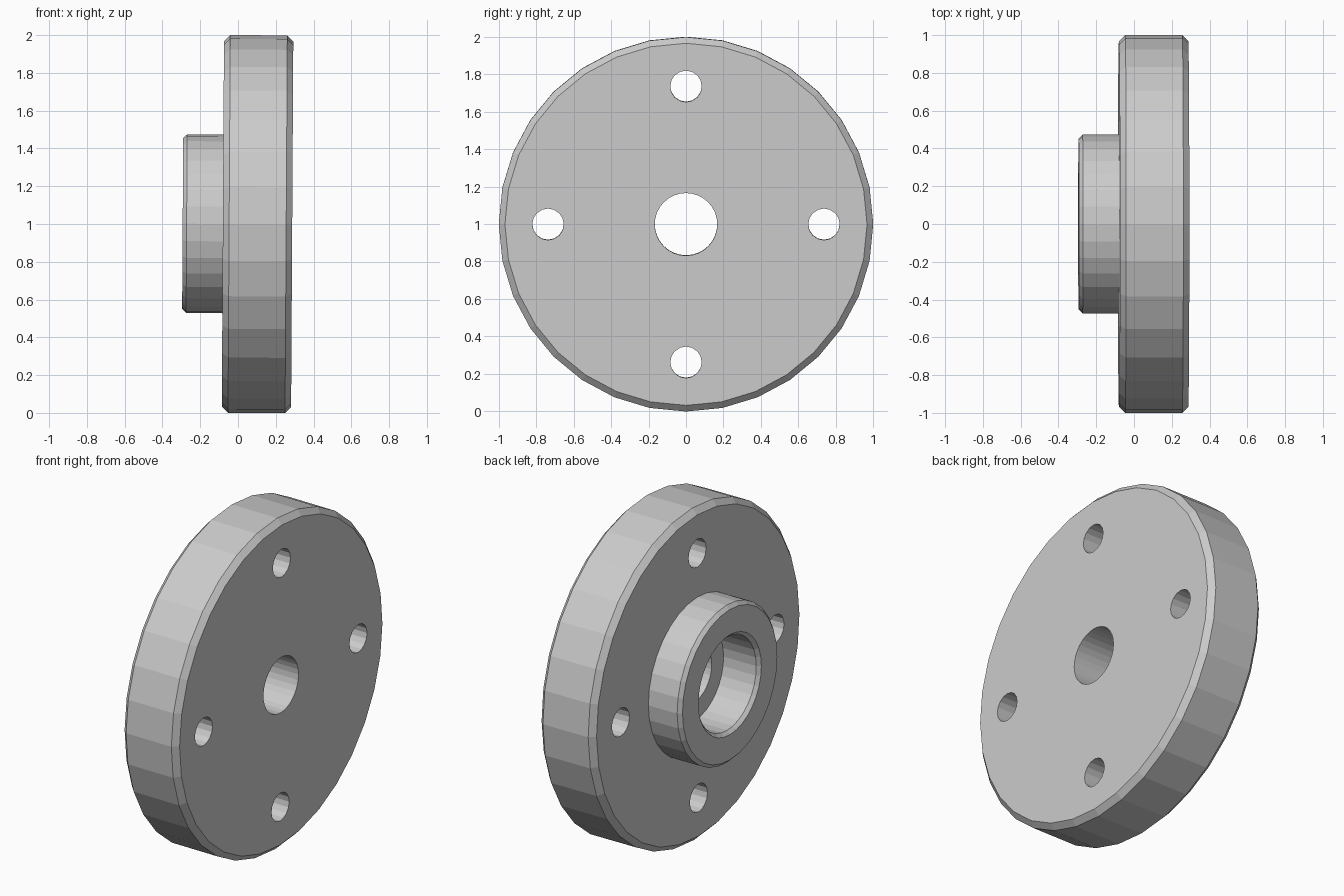
import bpy, bmesh, math
from mathutils import Matrix, Vector

cube = bpy.data.objects.get("Cube")
if cube:
    bpy.data.objects.remove(cube, do_unlink=True)

# One plain grey metal
grey = bpy.data.materials.new("grey_metal")
grey.use_nodes = True
COLOUR = (0.6, 0.6, 0.6, 1)
grey.diffuse_color = COLOUR
grey.node_tree.nodes["Principled BSDF"].inputs["Base Color"].default_value = COLOUR

CENTRE = Vector((0, 0, 1))
TILT = Matrix.Translation(CENTRE) @ Matrix.Rotation(0.006, 4, 'Y')


def add_object(name, bm):
    bmesh.ops.recalc_face_normals(bm, faces=bm.faces)
    mesh = bpy.data.meshes.new(name)
    bm.to_mesh(mesh)
    bm.free()
    mesh.materials.append(grey)
    ob = bpy.data.objects.new(name, mesh)
    ob.matrix_world = TILT
    bpy.context.collection.objects.link(ob)
    return ob


def lathe(name, profile, steps):
    """Revolve a closed (x, radius) profile about the x axis."""
    bm = bmesh.new()
    verts = [bm.verts.new((x, 0, r)) for x, r in profile]
    edges = [bm.edges.new((a, b)) for a, b in zip(verts, verts[1:] + verts[:1])]
    bmesh.ops.spin(bm, geom=verts + edges, cent=(0, 0, 0), axis=(1, 0, 0),
                   angle=math.tau, steps=steps, use_merge=True)
    bmesh.ops.remove_doubles(bm, verts=bm.verts, dist=0.0001)
    return add_object(name, bm)


# Flange, hub, bore and counterbore as one turned section
flange = lathe("flange_with_hub", [
    (0.287, 0.167), (0.287, 0.967), (0.255, 1.0), (-0.047, 1.0),
    (-0.08, 0.967), (-0.08, 0.473), (-0.272, 0.473), (-0.293, 0.452),
    (-0.293, 0.30), (-0.273, 0.28), (-0.055, 0.28), (-0.055, 0.167)], 32)

# Four bolt holes on a circle
bm = bmesh.new()
for i in range(4):
    place = (Matrix.Rotation(i * math.pi / 2, 4, 'X')
             @ Matrix.Translation((0, 0, 0.737))
             @ Matrix.Rotation(math.pi / 2, 4, 'Y'))
    bmesh.ops.create_cone(bm, cap_ends=True, segments=16, radius1=0.084,
                          radius2=0.084, depth=1, matrix=place)
cutter = add_object("bolt_hole_cutter", bm)
cutter.hide_render = True
cutter.hide_set(True)
cutter.display_type = 'WIRE'

holes = flange.modifiers.new("bolt_holes", 'BOOLEAN')
holes.operation = 'DIFFERENCE'
holes.solver = 'EXACT'
holes.object = cutter
